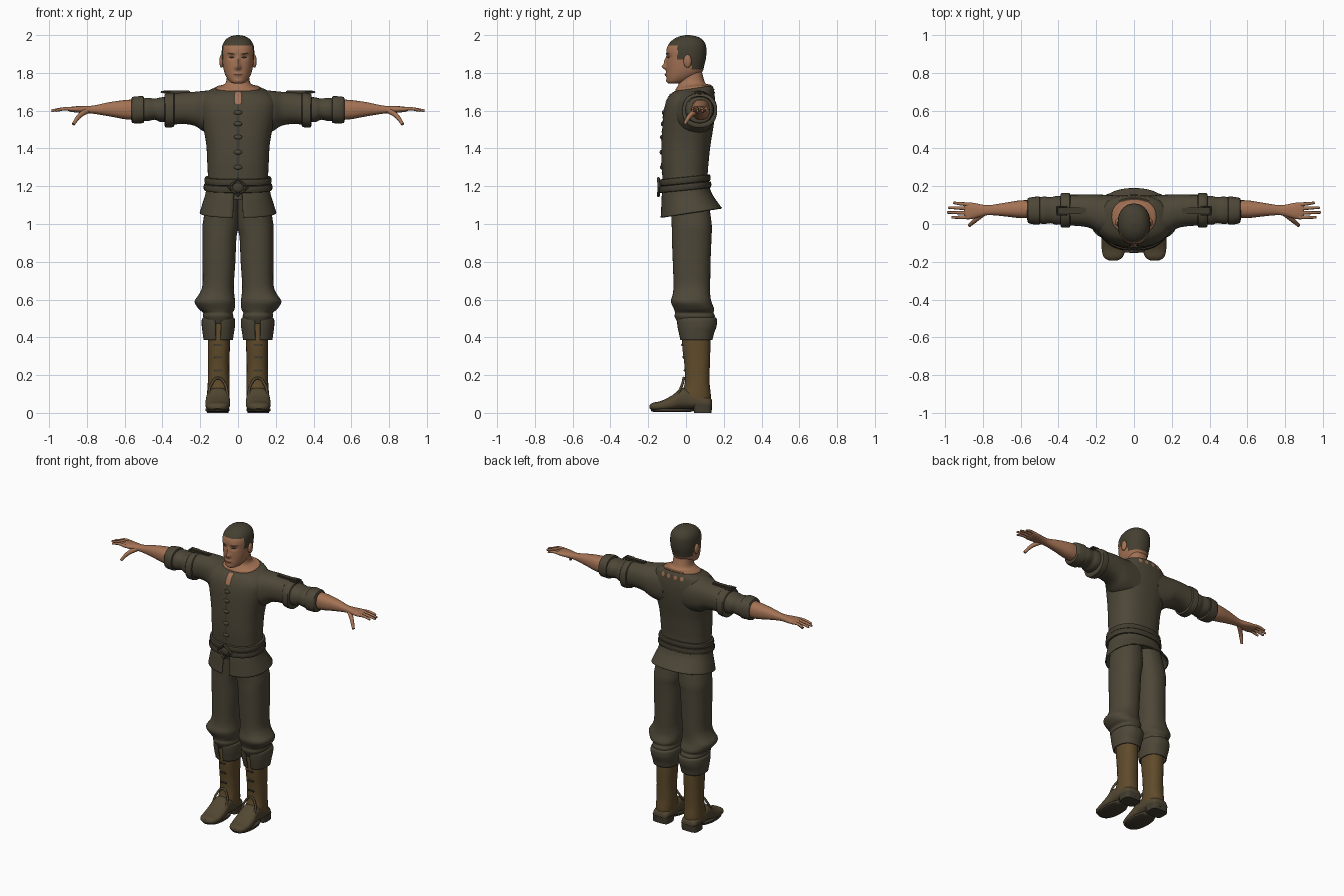
import bpy, bmesh, math
from math import sin, cos, pi, exp
from mathutils import Vector
from mathutils.bvhtree import BVHTree

cube = bpy.data.objects.get("Cube")
if cube:
    bpy.data.objects.remove(cube, do_unlink=True)


def material(name, r, g, b):
    m = bpy.data.materials.new(name)
    m.use_nodes = True
    m.diffuse_color = (r, g, b, 1)
    bsdf = m.node_tree.nodes["Principled BSDF"]
    bsdf.inputs["Base Color"].default_value = (r, g, b, 1)
    bsdf.inputs["Roughness"].default_value = 0.9
    return m


cloth = material("olive_cloth", .075, .063, .039)
trim = material("dark_olive_trim", .055, .046, .029)
skin = material("skin", .37, .17, .09)
hair = material("cropped_hair", .06, .05, .031)
leather = material("brown_leather", .115, .07, .024)
shoe = material("dark_leather", .085, .063, .032)
lip = material("lips", .25, .10, .06)
dark = material("dark_detail", .02, .014, .01)
parts = []


def finish(name, bm, *mats, normals=True):
    if normals:
        bmesh.ops.recalc_face_normals(bm, faces=bm.faces)
    mesh = bpy.data.meshes.new(name)
    bm.to_mesh(mesh)
    bm.free()
    for m in mats:
        mesh.materials.append(m)
    ob = bpy.data.objects.new(name, mesh)
    bpy.context.collection.objects.link(ob)
    parts.append(ob)
    return ob


def smooth_rows(rows, steps):
    out = []
    for i in range(len(rows) - 1):
        p = [rows[max(0, min(len(rows) - 1, i + k))] for k in (-1, 0, 1, 2)]
        for k in range(steps):
            t = k / steps
            out.append([b + .5 * t * (c - a + t * (2*a - 5*b + 4*c - d + t * (3*(b - c) + d - a)))
                        for a, b, c, d in zip(*p)])
    return out + [list(rows[-1])]


def loft(name, mat, axis, rows, side=1, seg=40, n=2.3, steps=4, slit=False, shape=None):
    """Rows: position on axis, then the min and max of the two other directions (and tilt)."""
    bm = bmesh.new()
    rings = []
    for row in smooth_rows(rows, steps):
        t, a0, a1, b0, b1 = row[:5]
        tilt = row[5] if len(row) > 5 else 0
        ring = []
        for j in range(seg):
            ang = 2 * pi * j / seg - pi / 2
            c, s = cos(ang), sin(ang)
            a = (a0 + a1) / 2 + (a1 - a0) / 2 * math.copysign(abs(c) ** (2 / n), c)
            b = (b0 + b1) / 2 + (b1 - b0) / 2 * math.copysign(abs(s) ** (2 / n), s)
            co = {"z": (a, b, t + tilt * b), "x": (t, a, b), "y": (a, t, b)}[axis]
            co = Vector((co[0] * side, co[1], co[2]))
            ring.append(bm.verts.new(shape(co) if shape else co))
        rings.append(ring)
    for lo, hi in zip(rings, rings[1:]):
        for j in range(seg):
            if not (slit and j in (0, seg - 1)):
                k = (j + 1) % seg
                bm.faces.new((lo[j], lo[k], hi[k], hi[j]))
    if not slit:
        bm.faces.new(rings[0])
        bm.faces.new(rings[-1])
    ob = finish(name, bm, mat)
    if slit:
        mod = ob.modifiers.new("thickness", "SOLIDIFY")
        mod.thickness = .008
    return ob


def sym(z, half, front, back, tilt=0):
    return (z, -half, half, front, back, tilt)


def ball(name, mat, loc, size):
    bm = bmesh.new()
    bmesh.ops.create_uvsphere(bm, u_segments=20, v_segments=12, radius=1)
    for v in bm.verts:
        v.co = Vector(a * b for a, b in zip(v.co, size)) + Vector(loc)
    return finish(name, bm, mat)


def box(name, mat, loc, size):
    bm = bmesh.new()
    bmesh.ops.create_cube(bm, size=1)
    for v in bm.verts:
        v.co = Vector(a * b for a, b in zip(v.co, size)) + Vector(loc)
    bmesh.ops.bevel(bm, geom=bm.edges[:], offset=min(size) * .25, segments=2, affect="EDGES")
    return finish(name, bm, mat)


def tube(name, mat, pts, r, tip=1, loop=False, kind="AUTO"):
    cu = bpy.data.curves.new(name, "CURVE")
    cu.dimensions = "3D"
    cu.bevel_depth, cu.bevel_resolution, cu.resolution_u = r, 3, 6
    cu.use_fill_caps = True
    sp = cu.splines.new("BEZIER")
    sp.bezier_points.add(len(pts) - 1)
    sp.use_cyclic_u = loop
    for i, (bp, p) in enumerate(zip(sp.bezier_points, pts)):
        bp.co = p
        bp.handle_left_type = bp.handle_right_type = kind
        bp.radius = 1 + (tip - 1) * i / (len(pts) - 1)
    temp = bpy.data.objects.new(name, cu)
    bm = bmesh.new()
    bm.from_mesh(bpy.data.meshes.new_from_object(temp))
    bpy.data.objects.remove(temp)
    return finish(name, bm, mat)


def surface(ob):
    return BVHTree.FromPolygons([v.co for v in ob.data.vertices], [p.vertices for p in ob.data.polygons])


def disc(name, mat, tree, cx, cz, rx, rz, d=-1, n=2, lift=.003, slope=0):
    """Thin oval patch laid on a surface, seen from the front (d=-1) or back (d=1)."""
    bm = bmesh.new()

    def hit(x, z):
        p = tree.ray_cast(Vector((x, d, z)), Vector((0, -d, 0)))[0] or tree.find_nearest(Vector((x, d * .1, z)))[0]
        return bm.verts.new(p + Vector((0, d * lift, 0)))
    last, mid = None, hit(cx, cz)
    for f in (.33, .67, 1):
        ring = []
        for j in range(20):
            c, s = cos(pi * j / 10), sin(pi * j / 10)
            dx = rx * f * math.copysign(abs(c) ** (2 / n), c)
            ring.append(hit(cx + dx, cz + slope * dx + rz * f * math.copysign(abs(s) ** (2 / n), s)))
        for j in range(20):
            k = (j + 1) % 20
            q = (last[j], ring[j], ring[k], last[k]) if last else (mid, ring[j], ring[k])
            bm.faces.new(q if d < 0 else q[::-1])
        last = ring
    return finish(name, bm, mat, normals=False)


# Head with sculpted nose, sockets, lips and chin
BUMPS = [(0, 1.832, .012, .015, -.024), (0, 1.862, .009, .02, -.013), (.035, 1.884, .016, .011, .009),
         (.035, 1.904, .02, .008, -.004), (0, 1.79, .02, .01, -.006), (0, 1.758, .018, .01, -.004),
         (.012, 1.828, .007, .007, -.006)]


def sculpt(co):
    if co.y < -.04:
        co.y += sum(h * exp(-((abs(co.x) - x) / sx) ** 2 - ((co.z - z) / sz) ** 2) for x, z, sx, sz, h in BUMPS)
    return co


head = loft("head", skin, "z", [
    sym(1.743, .02, -.092, -.04), sym(1.752, .042, -.1, 0), sym(1.775, .06, -.103, .05), sym(1.805, .073, -.103, .086),
    sym(1.84, .08, -.103, .097), sym(1.88, .085, -.102, .106), sym(1.92, .086, -.104, .108), sym(1.95, .081, -.093, .104),
    sym(1.975, .066, -.07, .088), sym(1.992, .042, -.038, .06), sym(2, .008, 0, .02)],
    seg=96, n=2.2, steps=5, shape=sculpt)
head.data.materials.append(hair)
for p in head.data.polygons:
    x, y, z = p.center
    p.material_index = int(z > 1.943 or (z > 1.87 and y > -.045) or (z > 1.815 and y > .03))
face = surface(head)
disc("mouth", lip, face, 0, 1.79, .026, .007)
disc("mouth_line", dark, face, 0, 1.79, .024, .0015, lift=.0045)
for s, side in ((1, "left"), (-1, "right")):
    disc(side + "_eye", dark, face, s * .034, 1.882, .015, .005)
    disc(side + "_brow", hair, face, s * .037, 1.902, .022, .004, slope=s * .12)
    ball(side + "_ear", skin, (s * .087, .008, 1.862), (.012, .021, .035))

# Neck and shirt body
loft("neck", skin, "z", [
    sym(1.66, .11, -.05, .125, .15), sym(1.714, .118, -.056, .132, .15), sym(1.728, .09, -.048, .116, .1),
    sym(1.75, .064, -.036, .1), sym(1.8, .058, -.03, .086), sym(1.84, .055, -.02, .08)])
shirt = loft("shirt", cloth, "z", [
    sym(1.13, .165, -.115, .125), sym(1.25, .16, -.125, .115), sym(1.33, .163, -.13, .12), sym(1.42, .168, -.13, .13),
    sym(1.5, .182, -.126, .143), sym(1.58, .2, -.12, .153), sym(1.64, .205, -.108, .155), sym(1.68, .185, -.09, .151, .04),
    sym(1.7, .158, -.075, .147, .1), sym(1.712, .125, -.06, .138, .15)], seg=64, n=2.4)
chest = surface(shirt)
disc("neck_slit", skin, chest, 0, 1.667, .016, .032, n=5)
for s in (1, -1):
    disc("slit_edge", trim, chest, s * .019, 1.665, .004, .036, n=4, lift=.005)
    for x in (.025, .07):
        disc("collar_gap", skin, chest, s * x, 1.703, .012, .014, d=1)
disc("placket", trim, chest, 0, 1.44, .007, .19, n=6, lift=.002)
for z in (1.59, 1.53, 1.46, 1.38, 1.3):
    ball("shirt_toggle", cloth, (0, chest.ray_cast(Vector((0, -1, z)), Vector((0, 1, 0)))[0].y, z), (.022, .009, .012))

# Shirt skirt, belt and knot
loft("shirt_skirt", cloth, "z", [
    sym(1.2, .165, -.125, .12, .1), sym(1.15, .175, -.13, .135, .12), sym(1.1, .19, -.132, .162, .14),
    sym(1.055, .203, -.135, .19, .16)], seg=64, slit=True)
for name, z, out in (("lower_belt", 1.178, .008), ("upper_belt", 1.214, .004)):
    loft(name, trim, "z", [sym(z + dz, .168 + w + out, -.13 - w - out, .12 + w + out, .1)
                           for dz, w in ((0, -.01), (.002, .003), (.018, .006), (.034, .003), (.036, -.01))], seg=64, steps=2)
tube("belt_knot", trim, [(0, -.146, 1.24), (.05, -.142, 1.193), (0, -.146, 1.15), (-.05, -.142, 1.193)],
     .008, loop=True, kind="VECTOR")
ball("belt_knot_centre", trim, (0, -.14, 1.193), (.03, .01, .025))

for s, side in ((1, "left_"), (-1, "right_")):
    # Sleeves
    loft(side + "upper_sleeve", cloth, "x", [
        (.07, -.05, .15, 1.47, 1.715), (.17, -.055, .155, 1.485, 1.706), (.23, -.022, .156, 1.52, 1.7),
        (.3, -.01, .155, 1.53, 1.695), (.36, -.01, .155, 1.522, 1.687)], s)
    loft(side + "sleeve_band", cloth, "x", [
        (.338, -.005, .15, 1.53, 1.685), (.341, -.017, .163, 1.514, 1.694), (.383, -.019, .164, 1.51, 1.69),
        (.388, -.005, .15, 1.53, 1.68)], s, steps=2)
    loft(side + "lower_sleeve", cloth, "x", [
        (.36, 0, .145, 1.54, 1.675), (.41, -.004, .148, 1.54, 1.67), (.44, .004, .142, 1.552, 1.664),
        (.48, 0, .145, 1.545, 1.668), (.52, .01, .135, 1.55, 1.66)], s)
    loft(side + "rolled_cuff", cloth, "x", [
        (.497, .01, .13, 1.55, 1.66), (.5, -.003, .146, 1.535, 1.676), (.53, -.002, .143, 1.533, 1.676),
        (.56, .006, .138, 1.535, 1.672), (.565, .025, .125, 1.555, 1.655)], s, steps=2)
    box(side + "shoulder_strap", trim, (s * .327, .07, 1.699), (.145, .032, .016))
    tube(side + "strap_buckle", trim, [(s * x, y, 1.698) for x, y in ((.36, .048), (.405, .048), (.405, .092), (.36, .092))],
         .006, loop=True, kind="VECTOR")
    # Forearm and hand
    loft(side + "forearm_and_palm", skin, "x", [
        (.53, .032, .125, 1.55, 1.66), (.6, .031, .125, 1.555, 1.656), (.68, .04, .113, 1.57, 1.645),
        (.76, .047, .1, 1.583, 1.628), (.8, .042, .102, 1.586, 1.625), (.85, .028, .112, 1.59, 1.624),
        (.885, .025, .114, 1.594, 1.62), (.9, .03, .11, 1.6, 1.615)], s)
    for i, (y0, y1, tip) in enumerate(((.036, .035, .965), (.058, .061, .988), (.081, .087, .982), (.103, .112, .955))):
        tube(side + "finger_%d" % (i + 1), skin, [(s * .87, y0, 1.608), (s * .92, (y0 + y1) / 2, 1.61), (s * tip, y1, 1.6)], .011, .6)
    tube(side + "thumb", skin, [(s * .8, .055, 1.6), (s * .84, .02, 1.572), (s * .872, -.008, 1.528)], .016, .55)
    # Trousers with bunched knees and turned cuffs
    loft(side + "trouser_leg", cloth, "z", [
        (1.15, -.01, .16, -.085, .115), (1, -.006, .187, -.076, .136), (.93, .008, .188, -.075, .135),
        (.8, .014, .188, -.07, .13), (.68, .022, .188, -.066, .128), (.63, .02, .205, -.07, .128),
        (.59, .015, .23, -.08, .134), (.55, .018, .208, -.064, .149), (.53, .028, .185, -.058, .145),
        (.51, .025, .185, -.06, .153), (.47, .035, .17, -.04, .14)], s)
    loft(side + "trouser_cuff", cloth, "z", [
        (.505, .04, .168, -.03, .14), (.5, .018, .19, -.048, .162), (.46, .016, .192, -.046, .162),
        (.42, .022, .187, -.038, .148), (.385, .027, .182, -.03, .14)], s, seg=48, slit=True)
    # Boot shaft, foot, sole and fastenings
    loft(side + "boot_shaft", leather, "z", [
        (.5, .045, .16, -.018, .125), (.36, .043, .159, -.02, .129), (.25, .046, .158, -.008, .126),
        (.16, .045, .16, -.006, .125), (.1, .045, .164, -.025, .131), (.06, .048, .164, -.03, .132)], s)
    loft(side + "boot_foot", shoe, "y", [
        (.137, .07, .14, .02, .07), (.12, .052, .16, .018, .085), (.05, .045, .165, .02, .11), (-.02, .045, .167, .02, .133),
        (-.07, .042, .172, .014, .095), (-.13, .045, .171, .01, .064), (-.175, .06, .16, .012, .054),
        (-.192, .085, .135, .022, .042)], s, n=2.5)
    loft(side + "sole", trim, "z", [
        (.004, .055, .162, -.17, .02), (.01, .046, .172, -.185, .04), (.024, .046, .172, -.187, .05)], s, steps=1)
    loft(side + "heel", trim, "z", [(0, .05, .165, .042, .135), (.045, .047, .167, .035, .139)], s, n=4, steps=1)
    tube(side + "tongue_edge", shoe, [(s * x, y, z) for x, y, z in (
        (.055, -.05, .085), (.068, -.02, .15), (.105, -.012, .185), (.142, -.02, .15), (.157, -.05, .085))], .007)
    for z, y in ((.36, -.02), (.295, -.014), (.225, -.007)):
        box(side + "boot_buckle", trim, (s * .104, y, z), (.045, .012, .012))

# Smooth shading that keeps hard edges
bpy.ops.object.select_all(action="DESELECT")
for ob in parts:
    ob.select_set(True)
bpy.context.view_layer.objects.active = parts[0]
bpy.ops.object.shade_smooth_by_angle(angle=.8)
